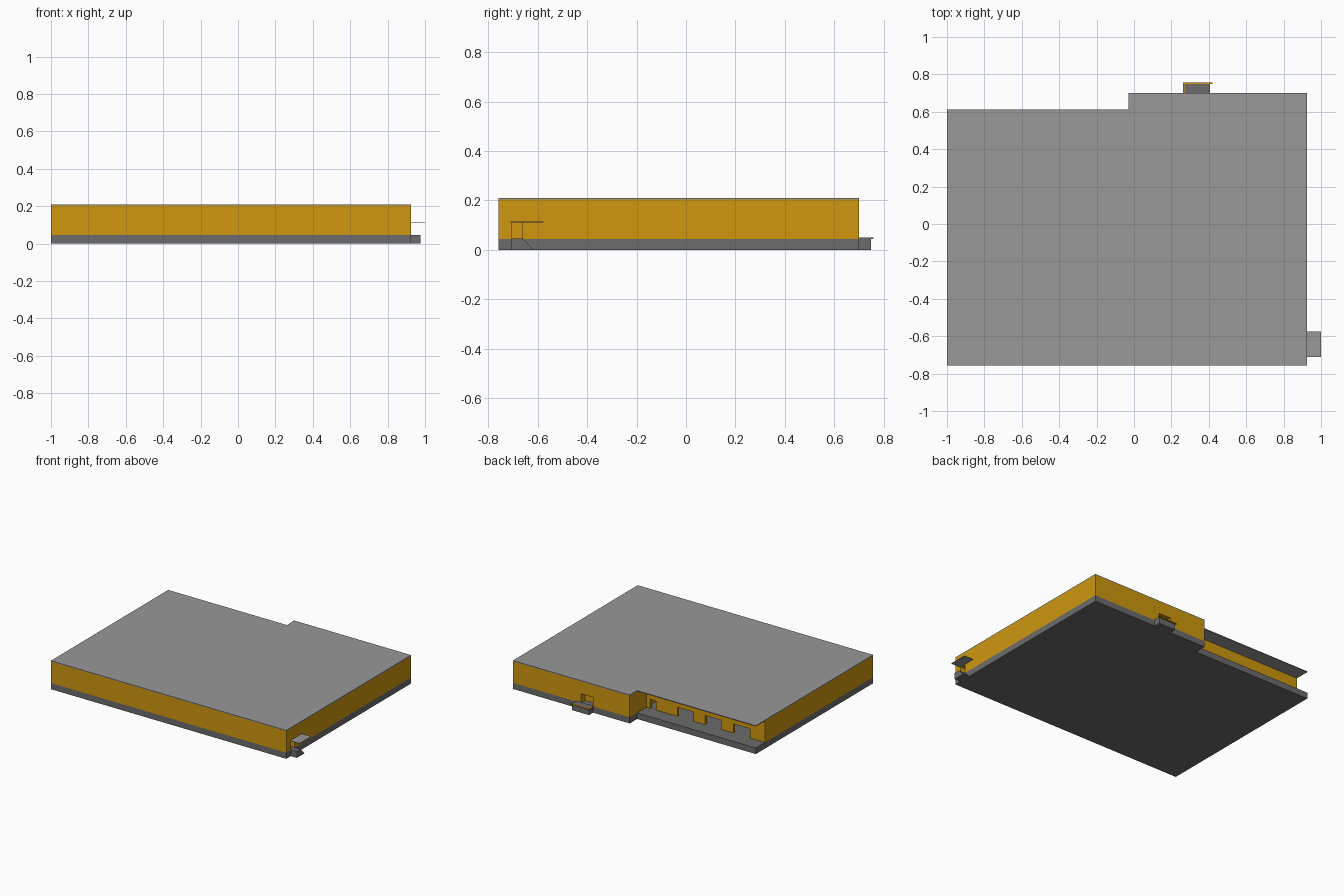
import bpy, bmesh

if "Cube" in bpy.data.objects:
    bpy.data.objects.remove(bpy.data.objects["Cube"])


def material(name, rgb):
    m = bpy.data.materials.new(name)
    m.diffuse_color = (*rgb, 1)
    m.use_nodes = True
    m.node_tree.nodes["Principled BSDF"].inputs["Base Color"].default_value = m.diffuse_color
    return m


ORANGE = material("orange_wall", (0.62, 0.31, 0.0045))
DARK = material("dark_grey", (0.15, 0.15, 0.15))
LIGHT = material("light_grey", (0.315, 0.315, 0.315))


def prism(name, mat, points, offset):
    """Extrude a closed outline of 3D points along the offset vector."""
    bm = bmesh.new()
    face = bm.faces.new([bm.verts.new(p) for p in points])
    ext = bmesh.ops.extrude_face_region(bm, geom=[face])
    bmesh.ops.translate(bm, vec=offset,
                        verts=[v for v in ext["geom"] if isinstance(v, bmesh.types.BMVert)])
    bmesh.ops.recalc_face_normals(bm, faces=bm.faces)
    me = bpy.data.meshes.new(name)
    bm.to_mesh(me)
    bm.free()
    me.materials.append(mat)
    ob = bpy.data.objects.new(name, me)
    bpy.context.collection.objects.link(ob)
    return ob


def plan(name, mat, outline, z0, z1):
    return prism(name, mat, [(x, y, z0) for x, y in outline], (0, 0, z1 - z0))


def box(name, mat, x0, x1, y0, y1, z0, z1):
    return plan(name, mat, [(x0, y0), (x1, y0), (x1, y1), (x0, y1)], z0, z1)


L, R, F, B = -1.0, 0.925, -0.757, 0.70    # building extents
STEP, EAVE, WALL, ROOM = -0.03, 0.613, 0.505, 0.29
FLOOR, HEAD, TOP = 0.045, 0.113, 0.204    # slab top, door head, wall top

# Ground slab and flat roof share the stepped footprint
foot = [(L, F), (R, F), (R, B), (STEP, B), (STEP, EAVE), (L, EAVE)]
plan("ground_slab", DARK, foot, 0, FLOOR)
plan("roof", LIGHT, foot, TOP, 0.21)

# Lower storey, with notches for the right and back door recesses
lower = [(L, F), (R, F),
         (R, -0.705), (R - 0.05, -0.705), (R - 0.05, -0.66), (R, -0.66),
         (R, B),
         (0.37, B), (0.37, B - 0.05), (0.27, B - 0.05), (0.27, B),
         (STEP, B), (STEP, ROOM), (L, ROOM)]
plan("lower_walls", ORANGE, lower, FLOOR, HEAD)

# Upper wall band above the door heads
upper = [(L, F), (R, F), (R, B), (STEP, B), (STEP, WALL), (L, WALL)]
plan("upper_walls", ORANGE, upper, HEAD, TOP)

# Open bay at the back: end wall and piers between the openings
box("bay_end_wall", ORANGE, L, L + 0.02, ROOM, WALL - 0.02, FLOOR, HEAD)
piers = [(L, -0.878), (-0.74, -0.64), (-0.51, -0.413), (-0.283, -0.11), (-0.06, STEP)]
for i, (x0, x1) in enumerate(piers):
    box(f"bay_pier_{i + 1}", ORANGE, x0, x1, WALL - 0.02, WALL, FLOOR, HEAD)

# Back door stoop with its thin edging
box("back_stoop", DARK, 0.27, 0.407, B, 0.748, 0, 0.05)
box("back_stoop_side_edging", ORANGE, 0.262, 0.27, B, 0.757, 0.044, 0.05)
box("back_stoop_front_edging", ORANGE, 0.27, 0.42, 0.748, 0.757, 0.044, 0.05)

# Right door stoop with ramp, and canopy
prism("right_stoop_ramp", DARK,
      [(R, -0.705, 0), (R, -0.615, 0), (R, -0.66, 0.047), (R, -0.705, 0.047)],
      (0.05, 0, 0))
box("right_canopy", LIGHT, R, 1.0, -0.71, -0.575, 0.112, 0.116)
